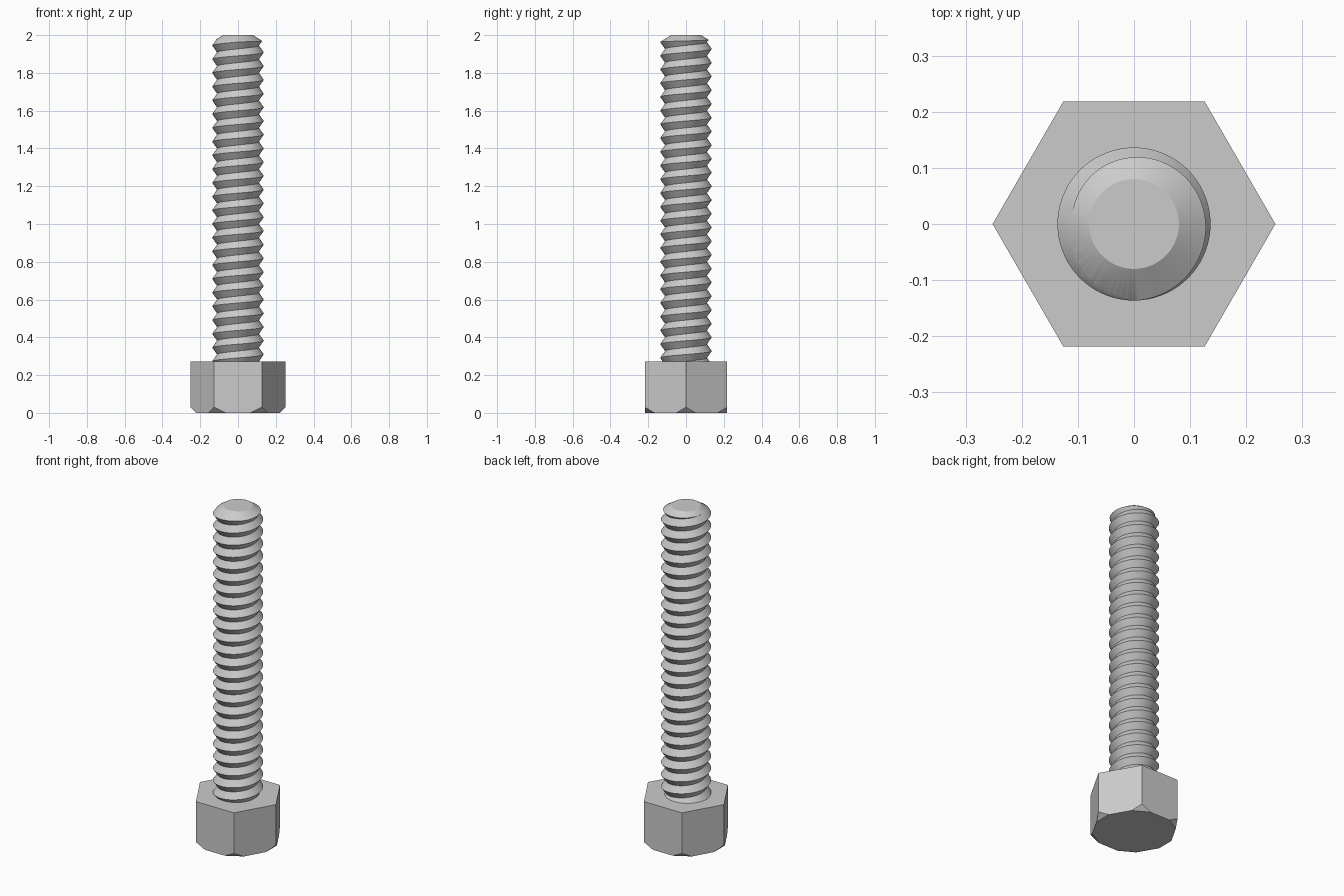
import bpy, bmesh, math
from mathutils import Vector

cube = bpy.data.objects.get("Cube")
if cube:
    bpy.data.objects.remove(cube, do_unlink=True)

HEAD_H, HEAD_R, HEAD_CUT = 0.273, 0.252, 0.03
MAJOR, MINOR, PITCH = 0.1364, 0.1109, 0.0727
TIP_R, TOP = 0.08, 2.0
SEG = 72

steel = bpy.data.materials.new("grey steel")
steel.use_nodes = True
grey = (0.6, 0.6, 0.6, 1)
steel.diffuse_color = grey
steel.node_tree.nodes["Principled BSDF"].inputs["Base Color"].default_value = grey


def finish(bm, name):
    bmesh.ops.recalc_face_normals(bm, faces=bm.faces[:])
    mesh = bpy.data.meshes.new(name)
    bm.to_mesh(mesh)
    bm.free()
    mesh.materials.append(steel)
    ob = bpy.data.objects.new(name, mesh)
    bpy.context.collection.objects.link(ob)
    return ob


def on_circle(r, a, z):
    return Vector((r * math.cos(a), r * math.sin(a), z))


# Hexagonal head with its lower corners cut off
bm = bmesh.new()
rim = [bm.verts.new(on_circle(HEAD_R, k * math.pi / 3, 0)) for k in range(6)]
base = bm.faces.new(rim)
grown = bmesh.ops.extrude_face_region(bm, geom=[base], use_keep_orig=True)["geom"]
bmesh.ops.translate(bm, vec=(0, 0, HEAD_H),
                    verts=[g for g in grown if isinstance(g, bmesh.types.BMVert)])
for k in range(6):
    a = k * math.pi / 3
    bmesh.ops.bisect_plane(bm, geom=bm.verts[:] + bm.edges[:] + bm.faces[:],
                           plane_co=on_circle(HEAD_R, a, HEAD_CUT),
                           plane_no=on_circle(1, a, -1), clear_outer=True)
    bmesh.ops.holes_fill(bm, edges=[e for e in bm.edges if e.is_boundary])
finish(bm, "hex_head")

# Threaded shaft: a sharp right-hand helix, overlong at both ends
bm = bmesh.new()
turns = math.ceil((TOP - HEAD_H) / PITCH) + 4
last = turns * SEG
start = HEAD_H - 2 * PITCH


def helix(r, lift, count):
    return [bm.verts.new(on_circle(r, math.tau * m / SEG, start + lift + PITCH * m / SEG))
            for m in range(count)]


root = helix(MINOR, 0, last + SEG + 1)
crest = helix(MAJOR, PITCH / 2, last + 1)
for m in range(last):
    bm.faces.new((root[m], root[m + 1], crest[m + 1], crest[m]))
    bm.faces.new((crest[m], crest[m + 1], root[m + 1 + SEG], root[m + SEG]))
middle = start + turns * PITCH / 2
open_edges = [e for e in bm.edges if e.is_boundary]
for upper in (False, True):
    z = start + (turns + 0.5 if upper else 0.5) * PITCH
    hub = bm.verts.new((0, 0, z))
    for e in open_edges:
        if (e.verts[0].co.z > middle) == upper:
            bm.faces.new((e.verts[0], e.verts[1], hub))
shaft = finish(bm, "threaded_shaft")

# Envelope that trims the thread flat at the head and tapers the tip
bm = bmesh.new()
profile = [(MAJOR + 0.0006, HEAD_H - 0.02), (MAJOR + 0.0006, TOP - PITCH / 2), (TIP_R, TOP)]
rings = [[bm.verts.new(on_circle(r, math.tau * k / SEG, z)) for k in range(SEG)]
         for r, z in profile]
for low, high in zip(rings, rings[1:]):
    for k in range(SEG):
        n = (k + 1) % SEG
        bm.faces.new((low[k], low[n], high[n], high[k]))
bm.faces.new(rings[0])
bm.faces.new(rings[-1])
envelope = finish(bm, "trim_envelope")
envelope.hide_render = True

trim = shaft.modifiers.new("trim", "BOOLEAN")
trim.operation = "INTERSECT"
trim.solver = "EXACT"
trim.object = envelope
bpy.ops.object.select_all(action="DESELECT")
shaft.select_set(True)
bpy.context.view_layer.objects.active = shaft
bpy.ops.object.modifier_apply(modifier=trim.name)
bpy.data.objects.remove(envelope, do_unlink=True)
bpy.ops.object.shade_smooth_by_angle(angle=math.radians(25))
